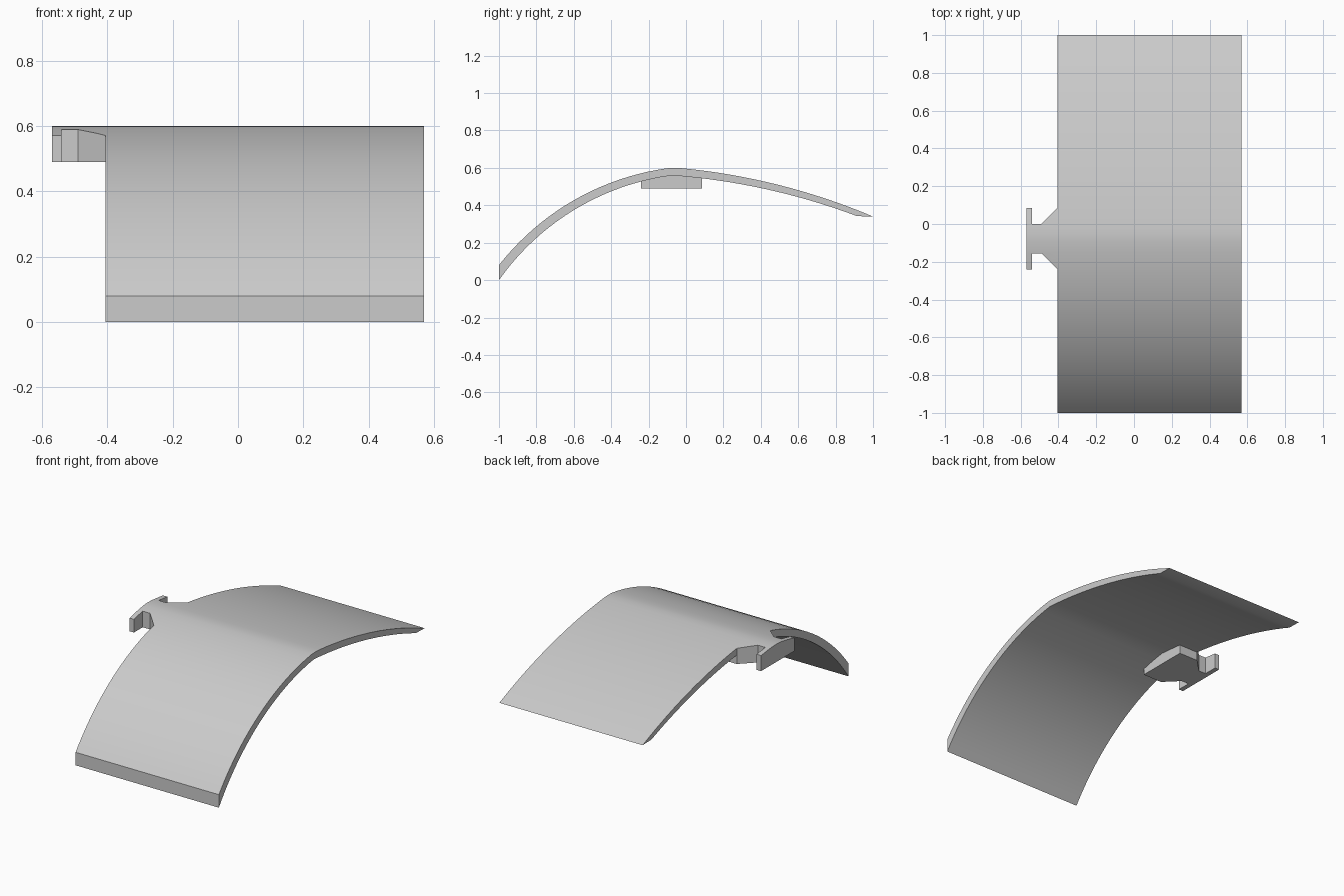
import bpy, bmesh, math
from mathutils import Vector

if "Cube" in bpy.data.objects:
    bpy.data.objects.remove(bpy.data.objects["Cube"], do_unlink=True)

grey = bpy.data.materials.new("plain_grey")
grey.use_nodes = True
grey.diffuse_color = (0.6, 0.6, 0.6, 1)
grey.node_tree.nodes["Principled BSDF"].inputs["Base Color"].default_value = (0.6, 0.6, 0.6, 1)


def arc(p, q, rise, n):
    """Circular arc from p to q bulging upward by rise."""
    p, q = Vector(p), Vector(q)
    chord = q - p
    half = chord.length / 2
    radius = (half * half + rise * rise) / (2 * rise)
    along = chord.normalized()
    up = Vector((-along.y, along.x))
    centre = (p + q) / 2 - up * (radius - rise)
    span = math.asin(half / radius)
    angles = [span * (2 * i / n - 1) for i in range(n + 1)]
    return [centre + radius * (along * math.sin(a) + up * math.cos(a)) for a in angles]


def prism(name, points, vector):
    """Extrude a closed outline along a vector."""
    bm = bmesh.new()
    face = bm.faces.new([bm.verts.new(p) for p in points])
    grown = bmesh.ops.extrude_face_region(bm, geom=[face])["geom"]
    moved = [v for v in grown if isinstance(v, bmesh.types.BMVert)]
    bmesh.ops.translate(bm, verts=moved, vec=vector)
    bmesh.ops.recalc_face_normals(bm, faces=bm.faces)
    return bm


def finish(name, bm):
    mesh = bpy.data.meshes.new(name)
    bm.to_mesh(mesh)
    bm.free()
    mesh.materials.append(grey)
    obj = bpy.data.objects.new(name, mesh)
    bpy.context.collection.objects.link(obj)
    bpy.ops.object.select_all(action='DESELECT')
    obj.select_set(True)
    bpy.context.view_layer.objects.active = obj
    bpy.ops.object.shade_smooth_by_angle(angle=math.radians(20))


# Arched panel: steep front arc and shallow rear arc, in y and z
outer = arc((-1, 0.08), (-0.1, 0.598), 0.101, 20) + [Vector((-0.06, 0.6))]
outer += arc((-0.02, 0.598), (1, 0.34), 0.04, 16)
inner = arc((-1, 0), (-0.075, 0.56), 0.113, 20)
inner += arc((-0.075, 0.56), (0.915, 0.342), 0.036, 16)[1:]
LEFT, EDGE = 0.57, -0.405
outline = [(EDGE, p.x, p.y) for p in outer + inner[::-1]]
finish("arched_panel", prism("arched_panel", outline, (LEFT - EDGE, 0, 0)))


def top_height(y):
    for a, b in zip(outer, outer[1:]):
        if a.x <= y <= b.x:
            return a.y + (b.y - a.y) * (y - a.x) / (b.x - a.x)


def curved_block(name, plan, drop):
    """Block with a flat base whose top follows the panel."""
    base = 0.49
    bm = prism(name, [(x, y, base) for x, y in plan], (0, 0, 0.1))
    for p in outer:
        bmesh.ops.bisect_plane(bm, geom=bm.verts[:] + bm.edges[:] + bm.faces[:],
                               plane_co=(0, p.x, 0), plane_no=(0, 1, 0))
    for v in bm.verts:
        if v.co.z > base + 0.05:
            v.co.z = top_height(v.co.y) - drop
    finish(name, bm)


# T-shaped side hook with a flared neck
FRONT, BACK = -0.24, 0.085
hook = [(EDGE, FRONT), (-0.49, -0.155), (-0.54, -0.155), (-0.54, FRONT), (-0.57, FRONT),
        (-0.57, BACK), (-0.54, BACK), (-0.54, 0), (-0.49, 0), (EDGE, BACK)]
curved_block("side_hook", hook, 0)

# Pad holding the hook under the panel
pad = [(EDGE, FRONT), (EDGE, BACK), (-0.275, BACK), (-0.275, FRONT)]
curved_block("hook_pad", pad, 0.02)
